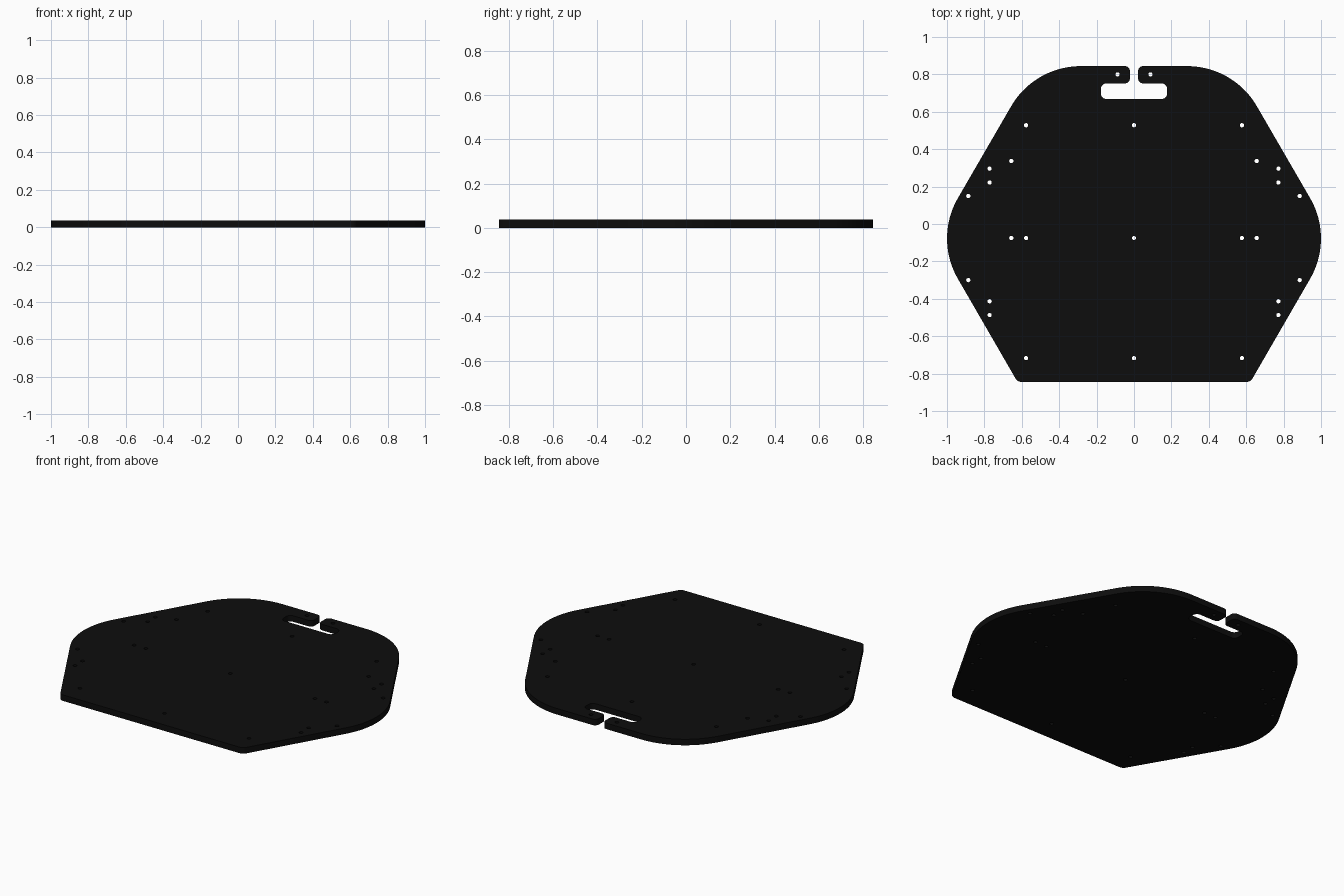
import bpy, bmesh, math
from mathutils import Vector

if "Cube" in bpy.data.objects:
    bpy.data.objects.remove(bpy.data.objects["Cube"])

THICK = 0.037
HOLE_R = 0.0115


def fillet(prev, corner, nxt, r, steps):
    """Points of an arc of radius r rounding off a corner."""
    p, c, n = Vector(prev), Vector(corner), Vector(nxt)
    a, b = (p - c).normalized(), (n - c).normalized()
    half = a.angle(b) / 2
    centre = c + (a + b).normalized() * (r / math.sin(half))
    start = c + a * (r / math.tan(half)) - centre
    end = c + b * (r / math.tan(half)) - centre
    sweep = math.atan2(start.x * end.y - start.y * end.x, start.dot(end))
    pts = []
    for i in range(steps + 1):
        t = sweep * i / steps
        pts.append((centre.x + start.x * math.cos(t) - start.y * math.sin(t),
                    centre.y + start.x * math.sin(t) + start.y * math.cos(t)))
    return pts


# Right half of the outline: x, y, corner radius, arc steps
half = [
    (0, 0.668, 0, 0),
    (0.177, 0.668, 0.03, 6), (0.177, 0.752, 0.03, 6),      # handle slot
    (0.022, 0.752, 0.025, 6), (0.022, 0.844, 0.025, 6),    # tab beside the gap
    (0.5325, 0.844, 0.43, 24), (1.0665, -0.077, 0.43, 24),  # big round corners
    (0.623, -0.844, 0.035, 6),                             # tight front corner
    (0, -0.844, 0, 0),
]
right = []
for i in range(1, len(half) - 1):
    x, y, r, steps = half[i]
    right += fillet(half[i - 1][:2], (x, y), half[i + 1][:2], r, steps)
outline = right + [(-x, y) for x, y in reversed(right)]

# Screw holes, mirrored left to right
holes = [(0.088, 0.80), (0.577, 0.528), (0.656, 0.337), (0.772, 0.296),
         (0.772, 0.222), (0.886, 0.15), (0.656, -0.075), (0.577, -0.075),
         (0.886, -0.30), (0.772, -0.413), (0.772, -0.487), (0.577, -0.717)]
holes += [(-x, y) for x, y in holes]
holes += [(0, 0.528), (0, -0.075), (0, -0.717)]

# Filled flat curve with holes, extruded to a plate
curve = bpy.data.curves.new("plate_profile", 'CURVE')
curve.dimensions = '2D'
curve.fill_mode = 'BOTH'
curve.extrude = THICK / 2


def add_loop(points):
    s = curve.splines.new('POLY')
    s.points.add(len(points) - 1)
    for p, (x, y) in zip(s.points, points):
        p.co = (x, y, 0, 1)
    s.use_cyclic_u = True


add_loop(outline)
for hx, hy in holes:
    add_loop([(hx + HOLE_R * math.cos(k * math.tau / 16),
               hy + HOLE_R * math.sin(k * math.tau / 16)) for k in range(16)])

temp = bpy.data.objects.new("plate_profile", curve)
bpy.context.collection.objects.link(temp)
deps = bpy.context.evaluated_depsgraph_get()
mesh = bpy.data.meshes.new_from_object(temp.evaluated_get(deps))
bpy.data.objects.remove(temp)

# Weld the caps to the walls and rest the plate on the ground
bm = bmesh.new()
bm.from_mesh(mesh)
bmesh.ops.remove_doubles(bm, verts=bm.verts, dist=1e-5)
bmesh.ops.translate(bm, verts=bm.verts, vec=(0, 0, THICK / 2))
bmesh.ops.recalc_face_normals(bm, faces=bm.faces)
bm.to_mesh(mesh)
bm.free()

mat = bpy.data.materials.new("matte_black")
mat.diffuse_color = (0.004, 0.004, 0.004, 1)
mat.use_nodes = True
mat.node_tree.nodes["Principled BSDF"].inputs["Base Color"].default_value = mat.diffuse_color
mesh.materials.clear()
mesh.materials.append(mat)

plate = bpy.data.objects.new("mounting_plate", mesh)
bpy.context.collection.objects.link(plate)
bpy.context.view_layer.objects.active = plate
plate.select_set(True)
bpy.ops.object.shade_smooth_by_angle(angle=math.radians(30))
